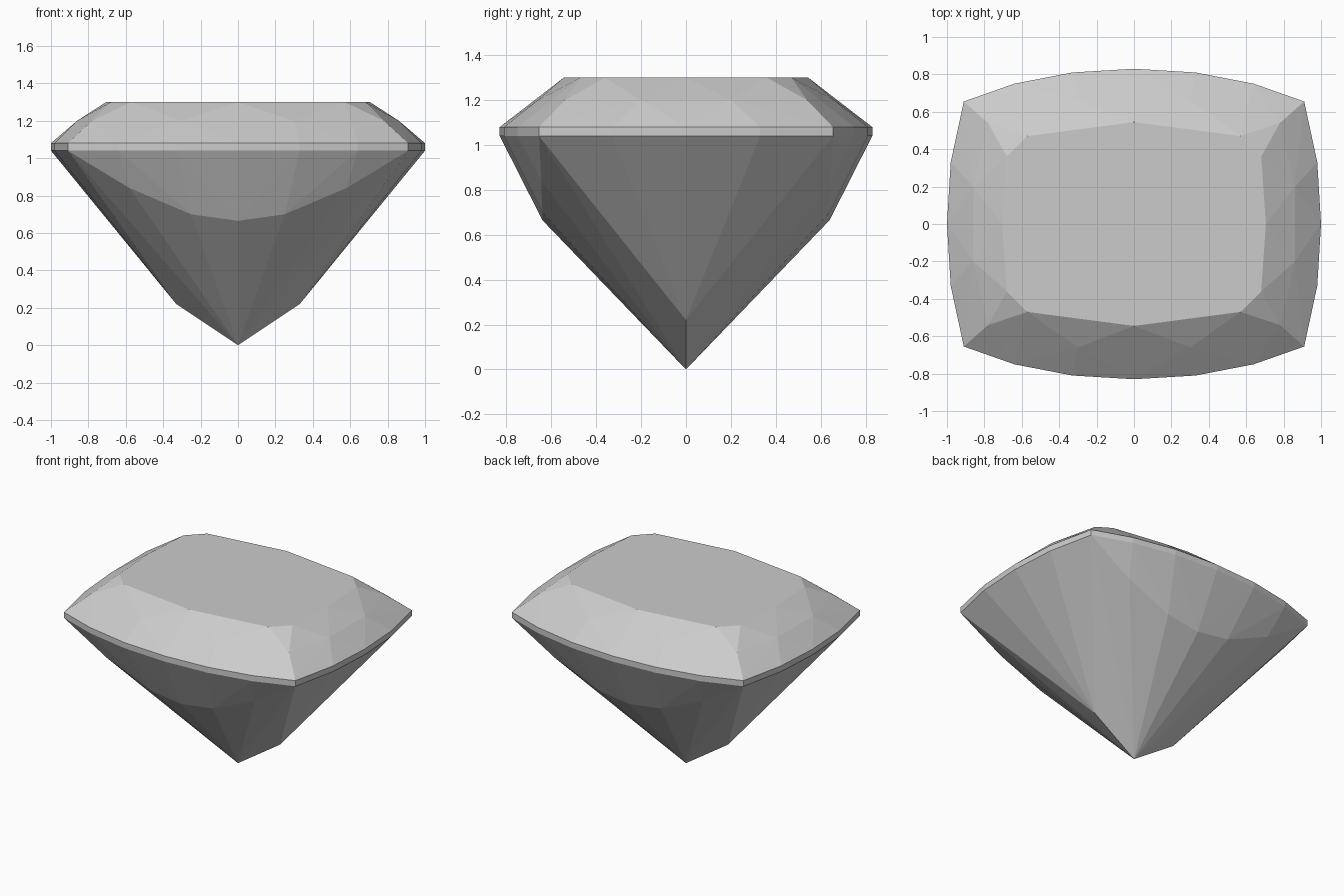
import bpy
import bmesh
from math import radians

cube = bpy.data.objects.get("Cube")
if cube:
    bpy.data.objects.remove(cube, do_unlink=True)

# One colour for the whole stone
grey = bpy.data.materials.new("light grey")
grey.use_nodes = True
colour = (0.6, 0.6, 0.6, 1)
grey.diffuse_color = colour
grey.node_tree.nodes["Principled BSDF"].inputs["Base Color"].default_value = colour

# Facet corners in one quarter of the cut
girdle = [(0, 0.83), (0.33, 0.81), (0.64, 0.75), (0.91, 0.655), (0.98, 0.33), (1, 0)]
table = [(0, 0.545), (0.57, 0.47), (0.68, 0.36), (0.705, 0)]
crown = [(0.3, 0.66), (0.78, 0.54), (0.86, 0.2)]
pavilion = [(0, 0.64, 0.665), (0.25, 0.64, 0.70), (0.58, 0.645, 0.84)]
keel = [(0.33, 0, 0.22), (0, 0, 0)]

quarter = pavilion + keel
for outline, height in ((girdle, 1.04), (girdle, 1.08), (crown, 1.2), (table, 1.3)):
    quarter += [(x, y, height) for x, y in outline]

# Mirror the corners to all four quarters, without repeats on the axes
corners = {(x * sx, y * sy, z) for x, y, z in quarter for sx in (1, -1) for sy in (1, -1)}

# The cut is convex, so its facets are the hull of the corners
bm = bmesh.new()
for corner in sorted(corners):
    bm.verts.new(corner)
bmesh.ops.convex_hull(bm, input=bm.verts[:])
bmesh.ops.dissolve_limit(bm, angle_limit=radians(0.5), verts=bm.verts[:], edges=bm.edges[:])
bmesh.ops.recalc_face_normals(bm, faces=bm.faces[:])

mesh = bpy.data.meshes.new("cut_gem")
bm.to_mesh(mesh)
bm.free()
mesh.materials.append(grey)
gem = bpy.data.objects.new("cut_gem", mesh)
bpy.context.collection.objects.link(gem)
